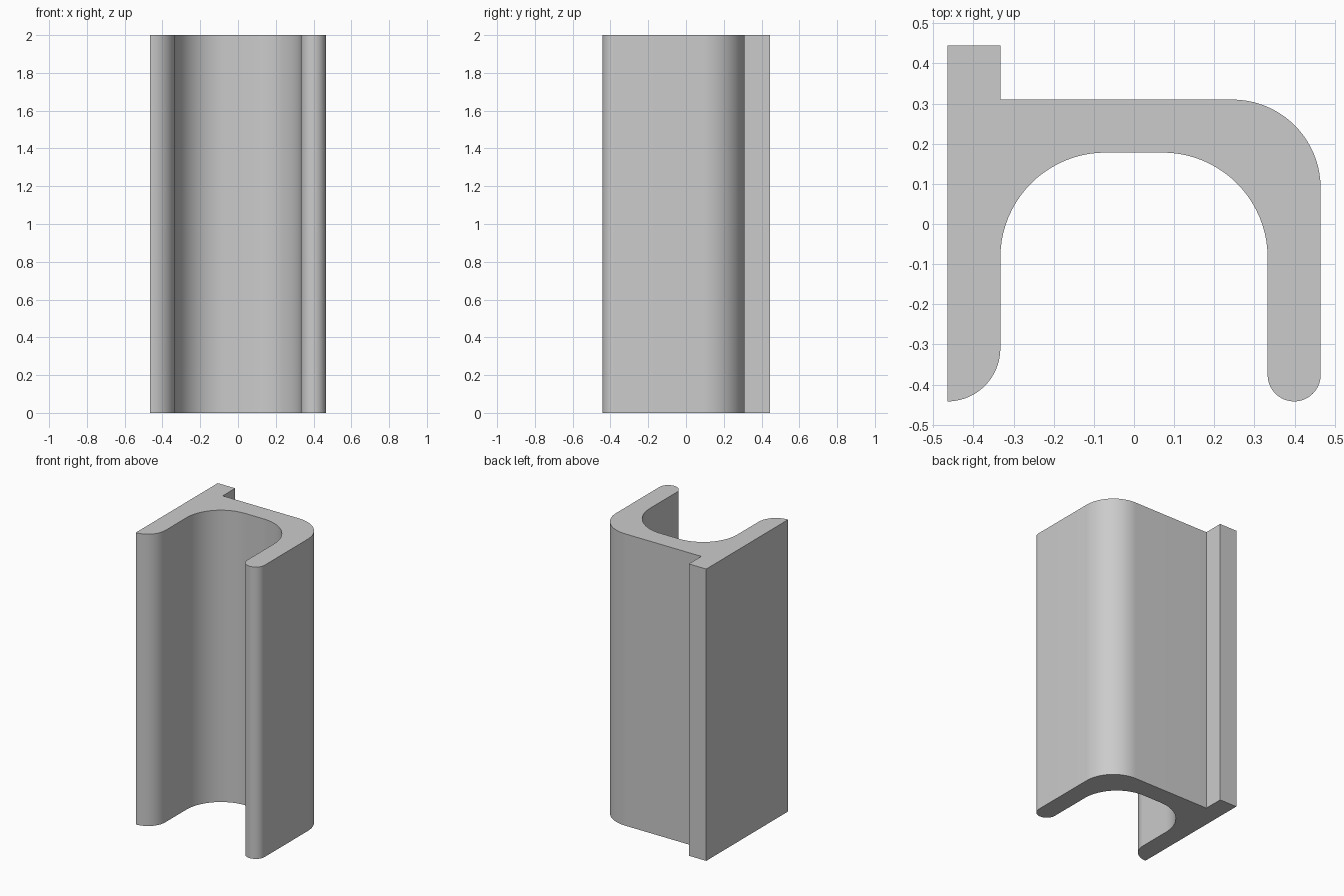
import bpy, bmesh
from math import cos, sin, radians

cube = bpy.data.objects.get("Cube")
if cube:
    bpy.data.objects.remove(cube, do_unlink=True)

HEIGHT = 2.0
OUT_X, IN_X = 0.465, 0.333      # outer and inner faces of the side walls
BACK, INNER_BACK = 0.31, 0.178  # outer and inner faces of the back web
FRONT, FIN = -0.442, 0.445
WALL = OUT_X - IN_X
R_OUT, R_IN = 0.22, 0.262


def arc(cx, cy, r, start, end, steps=20):
    angles = [radians(start + (end - start) * i / steps) for i in range(steps + 1)]
    return [(cx + r * cos(a), cy + r * sin(a)) for a in angles]


# Channel cross-section, counter-clockwise
profile = [(-OUT_X, FIN)]
profile += arc(-OUT_X, FRONT + WALL, WALL, -90, 0)                        # rounded plate lip
profile += arc(-IN_X + R_IN, INNER_BACK - R_IN, R_IN, 180, 90)            # inner corners
profile += arc(IN_X - R_IN, INNER_BACK - R_IN, R_IN, 90, 0)
profile += arc(OUT_X - WALL / 2, FRONT + WALL / 2, WALL / 2, 180, 360, 32)  # round arm tip
profile += arc(OUT_X - R_OUT, BACK - R_OUT, R_OUT, 0, 90)                 # outer corner
profile += [(-IN_X, BACK), (-IN_X, FIN)]                                  # rear fin

# Extrude the section to full height
bm = bmesh.new()
base = bm.faces.new([bm.verts.new((x, y, 0)) for x, y in profile])
top = bmesh.ops.extrude_face_region(bm, geom=[base], use_keep_orig=True)
bmesh.ops.translate(bm, vec=(0, 0, HEIGHT),
                    verts=[v for v in top["geom"] if isinstance(v, bmesh.types.BMVert)])
bmesh.ops.recalc_face_normals(bm, faces=bm.faces)
mesh = bpy.data.meshes.new("channel_profile")
bm.to_mesh(mesh)
bm.free()

channel = bpy.data.objects.new("channel_profile", mesh)
bpy.context.collection.objects.link(channel)

# Plain grey finish
grey = bpy.data.materials.new("light_grey")
grey.use_nodes = True
colour = (0.6, 0.6, 0.6, 1)
grey.diffuse_color = colour
grey.node_tree.nodes["Principled BSDF"].inputs["Base Color"].default_value = colour
mesh.materials.append(grey)

bpy.ops.object.select_all(action="DESELECT")
channel.select_set(True)
bpy.context.view_layer.objects.active = channel
bpy.ops.object.shade_smooth_by_angle(angle=radians(30))
